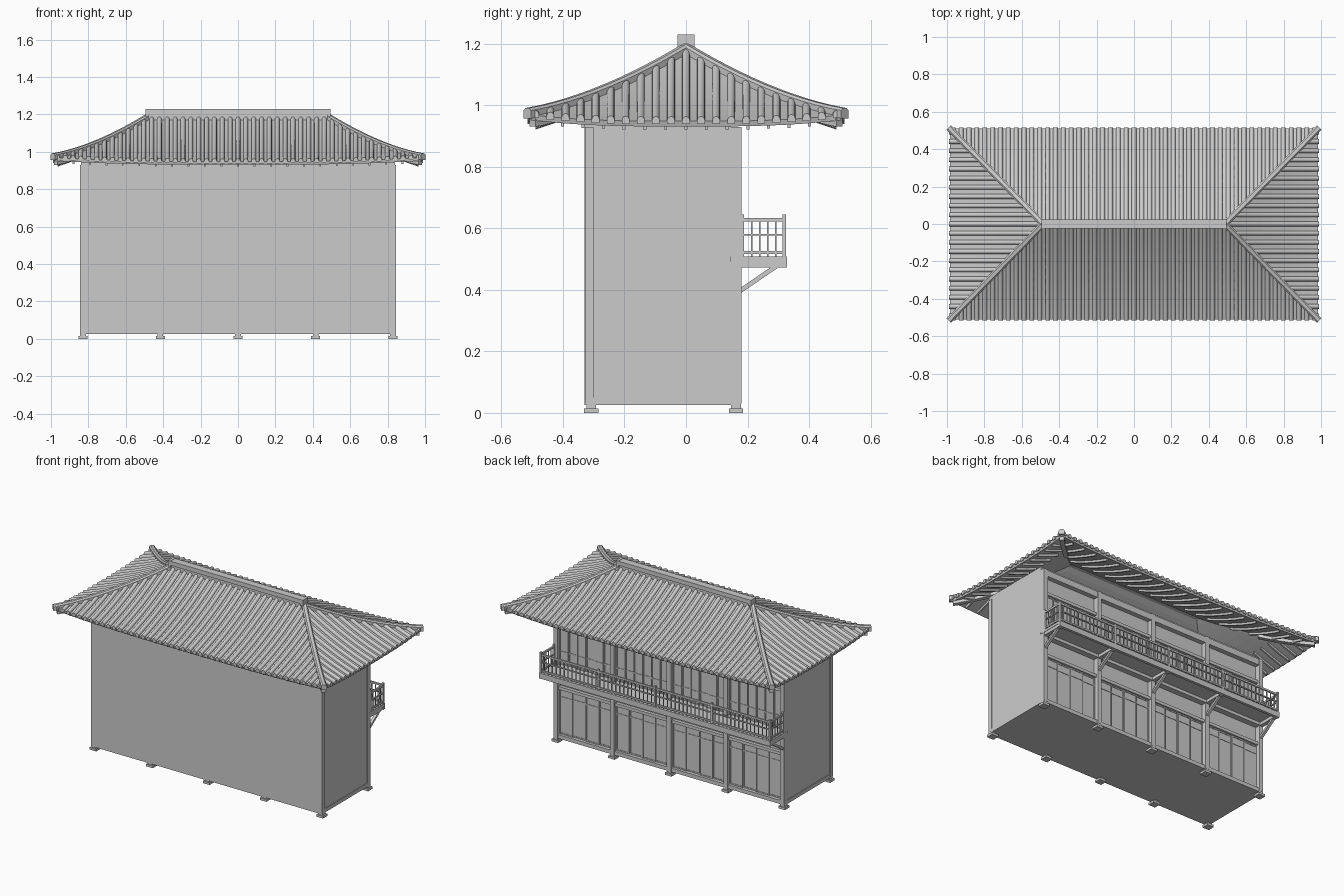
import bpy, bmesh, math
from mathutils import Vector

if "Cube" in bpy.data.objects:
    bpy.data.objects.remove(bpy.data.objects["Cube"])

A, X, Y = 0.485, 0.985, 0.51      # half ridge, half eave length, half eave depth
COLS = [-0.829, -0.415, 0, 0.415, 0.829]


def finish(name, bm, smooth=False):
    bmesh.ops.recalc_face_normals(bm, faces=bm.faces)
    me = bpy.data.meshes.new(name)
    bm.to_mesh(me)
    bm.free()
    ob = bpy.data.objects.new(name, me)
    bpy.context.collection.objects.link(ob)
    if smooth:
        bpy.context.view_layer.objects.active = ob
        ob.select_set(True)
        bpy.ops.object.shade_smooth_by_angle(angle=math.radians(50))
        ob.select_set(False)
    return ob


def box(bm, x0, x1, y0, y1, z0, z1):
    vs = bmesh.ops.create_cube(bm, size=1)["verts"]
    for v in vs:
        v.co = Vector(((x0 + x1) / 2 + v.co.x * (x1 - x0),
                       (y0 + y1) / 2 + v.co.y * (y1 - y0),
                       (z0 + z1) / 2 + v.co.z * (z1 - z0)))


def sweep(bm, pts, side, section):
    rings = [[bm.verts.new(p + side * u + Vector((0, 0, w))) for u, w in section] for p in pts]
    n = len(section)
    for a, b in zip(rings, rings[1:]):
        for i in range(n):
            bm.faces.new((a[i], a[(i + 1) % n], b[(i + 1) % n], b[i]))
    bm.faces.new(rings[0])
    bm.faces.new(rings[-1])


def rect(w, z0, z1):
    return [(-w, z0), (w, z0), (w, z1), (-w, z1)]


# concave roof with lifted corners; t runs ridge to eave, s along the slope width
def height(t, s):
    return 1.18 - 0.305 * t + 0.073 * t * t + 0.022 * t ** 3 * abs(s) ** 3


def long_pt(x, t, sg):
    return Vector((x, sg * Y * t, height(t, min(1, abs(x) / (A + (X - A) * t)))))


def end_pt(y, t, sg):
    s = min(1, abs(y) / (Y * t)) if t > 0 else 0
    return Vector((sg * (A + (X - A) * t), y, height(t, s)))


# roof sheet
bm = bmesh.new()
N, M = 10, 24
for sg in (-1, 1):
    for kind in (0, 1):
        g = []
        for i in range(N + 1):
            t = i / N
            row = []
            for j in range(M + 1):
                s = 2 * j / M - 1
                p = end_pt(s * Y * t, t, sg) if kind else long_pt(s * (A + (X - A) * t), t, sg)
                row.append(bm.verts.new(p))
            g.append(row)
        for i in range(N):
            for j in range(M):
                bm.faces.new((g[i][j], g[i][j + 1], g[i + 1][j + 1], g[i + 1][j]))
bmesh.ops.remove_doubles(bm, verts=bm.verts, dist=1e-5)
bmesh.ops.dissolve_degenerate(bm, edges=bm.edges, dist=1e-6)
bmesh.ops.recalc_face_normals(bm, faces=bm.faces)
if sum(f.normal.z for f in bm.faces) < 0:
    bmesh.ops.reverse_faces(bm, faces=bm.faces)
me = bpy.data.meshes.new("roof_sheet")
bm.to_mesh(me)
bm.free()
roof = bpy.data.objects.new("roof_sheet", me)
bpy.context.collection.objects.link(roof)
mod = roof.modifiers.new("thickness", "SOLIDIFY")
mod.thickness, mod.offset = 0.018, -1

# rounded tile rows and the rafters below them
tiles, rafters = bmesh.new(), bmesh.new()
roll = [(0.0125 * math.cos(a), 0.003 + 0.014 * math.sin(a))
        for a in [math.pi * k / 6 for k in range(7)]]
roll = [(0.0125, -0.008)] + roll + [(-0.0125, -0.008)]


def row(bm, fn, c, sg, t0, t1, side, sec, n=9):
    if t1 - t0 > 0.02:
        sweep(bm, [fn(c, t0 + (t1 - t0) * i / n, sg) for i in range(n + 1)], side, sec)


for sg in (-1, 1):
    for i in range(47):
        x = -0.966 + 1.932 * i / 46
        row(tiles, long_pt, x, sg, max(0, (abs(x) - A) / (X - A)), 1.01, Vector((1, 0, 0)), roll)
    for i in range(21):
        y = -0.49 + 0.98 * i / 20
        row(tiles, end_pt, y, sg, abs(y) / Y, 1.01, Vector((0, 1, 0)), roll)
    for i in range(21):
        x = -0.88 + 0.088 * i
        row(rafters, long_pt, x, sg, max(0.3, (abs(x) - A) / (X - A)), 0.96,
            Vector((1, 0, 0)), rect(0.005, -0.034, -0.015), 5)
    for i in range(13):
        y = -0.402 + 0.067 * i
        row(rafters, end_pt, y, sg, max(0.65, abs(y) / Y), 0.96,
            Vector((0, 1, 0)), rect(0.005, -0.034, -0.015), 5)
finish("roof_tile_rows", tiles, True)
finish("rafters", rafters)

# hip ridges and hip rafters
hips, under = bmesh.new(), bmesh.new()
for sx in (-1, 1):
    for sy in (-1, 1):
        side = Vector((sy, -sx, 0)).normalized()
        pts = [Vector((sx * (A + (X - A) * t), sy * Y * t, height(t, 1)))
               for t in [1.012 * k / 12 for k in range(13)]]
        sweep(hips, pts, side, [(-0.017, -0.012), (0.017, -0.012), (0.017, 0.014),
                                (0.009, 0.022), (-0.009, 0.022), (-0.017, 0.014)])
        sweep(under, pts[6:12] + [pts[11].lerp(pts[12], 0.6)], side, rect(0.014, -0.042, -0.012))
finish("hip_ridges", hips)
finish("hip_rafters", under)

# main ridge
bm = bmesh.new()
box(bm, -0.48, 0.48, -0.017, 0.017, 1.155, 1.20)
box(bm, -0.485, 0.485, -0.024, 0.024, 1.20, 1.228)
for sx in (-1, 1):
    box(bm, sx * 0.485 - 0.009, sx * 0.485 + 0.009, -0.027, 0.027, 1.19, 1.23)
finish("main_ridge", bm)

# closed walls
bm = bmesh.new()
box(bm, -0.84, 0.84, -0.33, 0.147, 0.025, 0.955)
finish("walls", bm)

# sill, beams, columns and foundation stones
bm = bmesh.new()
box(bm, -0.844, 0.844, -0.328, 0.175, 0.025, 0.05)
box(bm, -0.842, 0.842, 0.145, 0.178, 0.885, 0.925)
box(bm, -0.84, 0.84, 0.145, 0.168, 0.765, 0.785)
box(bm, -0.84, 0.84, 0.145, 0.168, 0.345, 0.365)
finish("facade_beams", bm)
cols, stones = bmesh.new(), bmesh.new()
for x in COLS:
    box(cols, x - 0.015, x + 0.015, 0.145, 0.18, 0.03, 0.93)
    for y in (-0.308, 0.163):
        box(stones, x - 0.024, x + 0.024, y - 0.023, y + 0.023, 0, 0.015)
        box(stones, x - 0.015, x + 0.015, y - 0.016, y + 0.016, 0.015, 0.03)
for sx in (-1, 1):
    box(cols, sx * 0.83 - 0.015, sx * 0.83 + 0.015, -0.329, -0.30, 0.03, 0.93)
finish("columns", cols)
finish("foundation_stones", stones)

# sliding panels in every bay, on two tracks
panels, frames = bmesh.new(), bmesh.new()
for a, b in zip(COLS, COLS[1:]):
    a, b = a + 0.015, b - 0.015
    for z0, z1, bar, count in ((0.05, 0.345, 0.29, 4), (0.51, 0.765, 0.59, 6)):
        w = (b - a) / count
        for k in range(count):
            x0, x1, y = a + k * w, a + (k + 1) * w, 0.150 + 0.005 * (k % 2)
            box(panels, x0, x1, 0.14, y, z0, z1)
            for u in (x0, x1 - 0.006):
                box(frames, u, u + 0.006, 0.14, y + 0.004, z0, z1)
            for z in (z0, bar, z1 - 0.008):
                box(frames, x0, x1, 0.14, y + 0.003, z, z + 0.008)
finish("sliding_panels", panels)
finish("panel_frames", frames)

# balcony deck with joists and diagonal braces
bm = bmesh.new()
box(bm, -0.845, 0.845, 0.145, 0.328, 0.492, 0.508)
box(bm, -0.845, 0.845, 0.31, 0.328, 0.472, 0.495)
box(bm, -0.84, 0.84, 0.145, 0.185, 0.472, 0.495)
for x in COLS:
    box(bm, x - 0.013, x + 0.013, 0.175, 0.326, 0.472, 0.495)
    sweep(bm, [Vector((x, 0.178, 0.398)), Vector((x, 0.295, 0.478))],
          Vector((1, 0, 0)), rect(0.009, -0.009, 0.009))
finish("balcony", bm)

# balcony railing
bm = bmesh.new()
for z, h in ((0.517, 0.01), (0.576, 0.006), (0.622, 0.012)):
    box(bm, -0.84, 0.84, 0.314, 0.324, z, z + h)
    for sx in (-1, 1):
        box(bm, sx * 0.837 - 0.005, sx * 0.837 + 0.005, 0.18, 0.32, z, z + h)
for i in range(57):
    x = -0.812 + 0.029 * i
    box(bm, x - 0.0025, x + 0.0025, 0.3165, 0.3215, 0.508, 0.625)
for sx in (-1, 1):
    for k in range(4):
        y = 0.213 + 0.026 * k
        box(bm, sx * 0.837 - 0.0025, sx * 0.837 + 0.0025, y - 0.0025, y + 0.0025, 0.508, 0.625)
    box(bm, sx * 0.837 - 0.006, sx * 0.837 + 0.006, 0.18, 0.188, 0.508, 0.645)
for x in (-0.837, -0.415, 0, 0.415, 0.837):
    box(bm, x - 0.006, x + 0.006, 0.313, 0.325, 0.508, 0.645)
finish("balcony_railing", bm)
